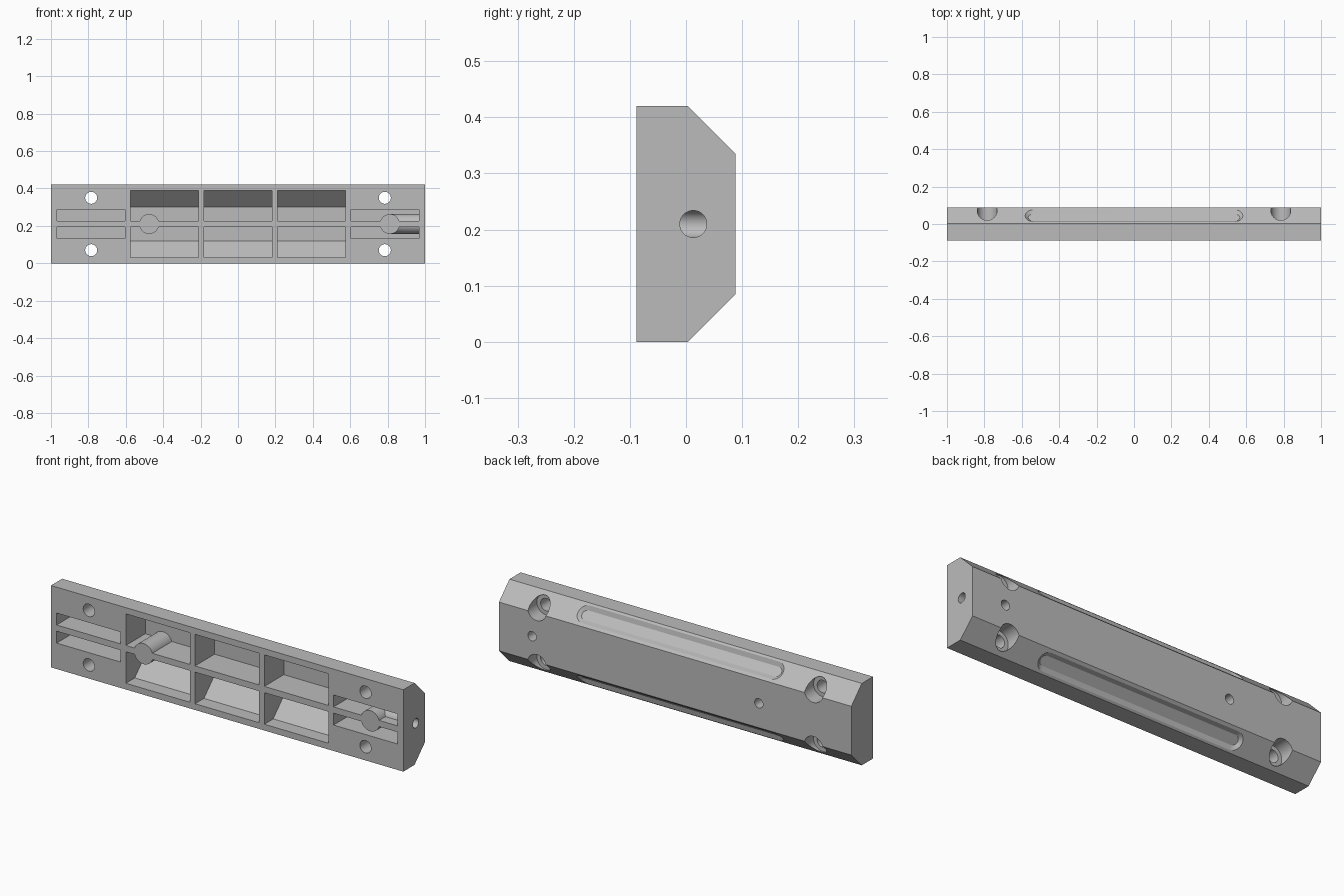
import bpy, bmesh, math
from mathutils import Vector, Matrix

cube = bpy.data.objects.get("Cube")
if cube:
    bpy.data.objects.remove(cube, do_unlink=True)

H = 0.42                 # overall height
MID = H / 2
FRONT, BACK = -0.088, 0.088
FLOOR = 0.07             # inner face of the back wall

grey = bpy.data.materials.new("plain grey")
grey.use_nodes = True
grey.diffuse_color = (0.5, 0.5, 0.5, 1)
grey.node_tree.nodes["Principled BSDF"].inputs["Base Color"].default_value = (0.5, 0.5, 0.5, 1)


def loft(name, loops):
    """Closed solid through a stack of equal-length point loops."""
    bm = bmesh.new()
    rings = [[bm.verts.new(p) for p in loop] for loop in loops]
    n = len(rings[0])
    for a, b in zip(rings, rings[1:]):
        for i in range(n):
            j = (i + 1) % n
            bm.faces.new((a[i], a[j], b[j], b[i]))
    bm.faces.new(rings[0])
    bm.faces.new(rings[-1])
    bmesh.ops.recalc_face_normals(bm, faces=bm.faces[:])
    mesh = bpy.data.meshes.new(name)
    bm.to_mesh(mesh)
    bm.free()
    mesh.materials.append(grey)
    obj = bpy.data.objects.new(name, mesh)
    bpy.context.collection.objects.link(obj)
    return obj


def bar(name, profile, x0, x1):
    """Extrude a (y, z) profile along x."""
    return loft(name, [[(x, y, z) for y, z in profile] for x in (x0, x1)])


def rod(name, start, end, radius, sides=40):
    """Cylinder between two points."""
    a, b = Vector(start), Vector(end)
    turn = (b - a).to_track_quat('Z', 'Y')
    ring = [turn @ Vector((radius * math.cos(t), radius * math.sin(t), 0))
            for t in (2 * math.pi * i / sides for i in range(sides))]
    return loft(name, [[c + p for p in ring] for c in (a, b)])


def combine(target, tool, operation):
    """Apply one boolean and discard the tool."""
    mod = target.modifiers.new("cut", 'BOOLEAN')
    mod.operation, mod.solver, mod.object = operation, 'EXACT', tool
    bpy.context.view_layer.update()
    graph = bpy.context.evaluated_depsgraph_get()
    mesh = bpy.data.meshes.new_from_object(target.evaluated_get(graph))
    target.modifiers.clear()
    target.data = mesh
    bpy.data.objects.remove(tool, do_unlink=True)


def flip(z, up):
    return z if up else H - z


def obround(half_len, half_wid, up, depth, steps=12):
    """Rounded slot outline lying on a chamfer, sunk by depth."""
    n = Vector((0, 1, 1)).normalized()
    v = Vector((0, 1, -1)).normalized()
    centre = Vector((0, 0.044, H - 0.041)) - n * depth
    pts = []
    for side in (1, -1):
        for i in range(steps + 1):
            t = math.pi * (i / steps - 0.5)
            p = centre + v * (side * half_wid * math.sin(t))
            p.x = side * (half_len - half_wid + half_wid * math.cos(t))
            p.z = flip(p.z, up)
            pts.append(p)
    return pts


# Main bar with two chamfered back edges
body = bar("rail_body", [(FRONT, 0), (0.003, 0), (BACK, 0.085), (BACK, H - 0.085),
                         (0.003, H), (FRONT, H)], -1, 1)

# Front pockets: three wide pairs with sloped floors, narrow pairs at the ends
for up in (True, False):
    wide = [(FRONT - 0.02, 0.226), (FLOOR, 0.226), (FLOOR, 0.302),
            (FLOOR - 0.086, 0.388), (FRONT - 0.02, 0.388)]
    narrow = [(FRONT - 0.02, 0.226), (FLOOR, 0.226), (FLOOR, 0.287), (FRONT - 0.02, 0.287)]
    for i in range(-2, 3):
        profile = narrow if abs(i) == 2 else wide
        x = i * 0.393
        cutter = bar("pocket", [(y, flip(z, up)) for y, z in profile], x - 0.182, x + 0.182)
        combine(body, cutter, 'DIFFERENCE')

# Round bosses inside the pockets
PIN_X = (-0.475, 0.812)
for x in PIN_X:
    combine(body, rod("pin_boss", (x, FRONT, MID), (x, 0.08, MID), 0.053), 'UNION')
combine(body, rod("end_boss", (PIN_X[1], 0.013, MID), (0.985, 0.013, MID), 0.053), 'UNION')

# Blind holes in the back and in the end
for x in PIN_X:
    combine(body, rod("pin_hole", (x, -0.02, MID), (x, 0.12, MID), 0.024), 'DIFFERENCE')
combine(body, rod("end_hole", (PIN_X[1], 0.013, MID), (1.05, 0.013, MID), 0.024), 'DIFFERENCE')

# Counterbored bolt holes and chamfer grooves
for up in (True, False):
    z = flip(0.35, up)
    for x in (-0.785, 0.785):
        combine(body, rod("bolt_hole", (x, -0.15, z), (x, 0.15, z), 0.032), 'DIFFERENCE')
        combine(body, rod("counterbore", (x, 0.012, z), (x, 0.15, z), 0.053), 'DIFFERENCE')
    groove = loft("groove", [obround(0.582, 0.046, up, -0.02), obround(0.582, 0.046, up, 0),
                             obround(0.566, 0.025, up, 0.0134)])
    combine(body, groove, 'DIFFERENCE')

# Smooth the round walls, keep edges crisp
bpy.ops.object.select_all(action='DESELECT')
body.select_set(True)
bpy.context.view_layer.objects.active = body
bpy.ops.object.shade_smooth_by_angle(angle=math.radians(25))
